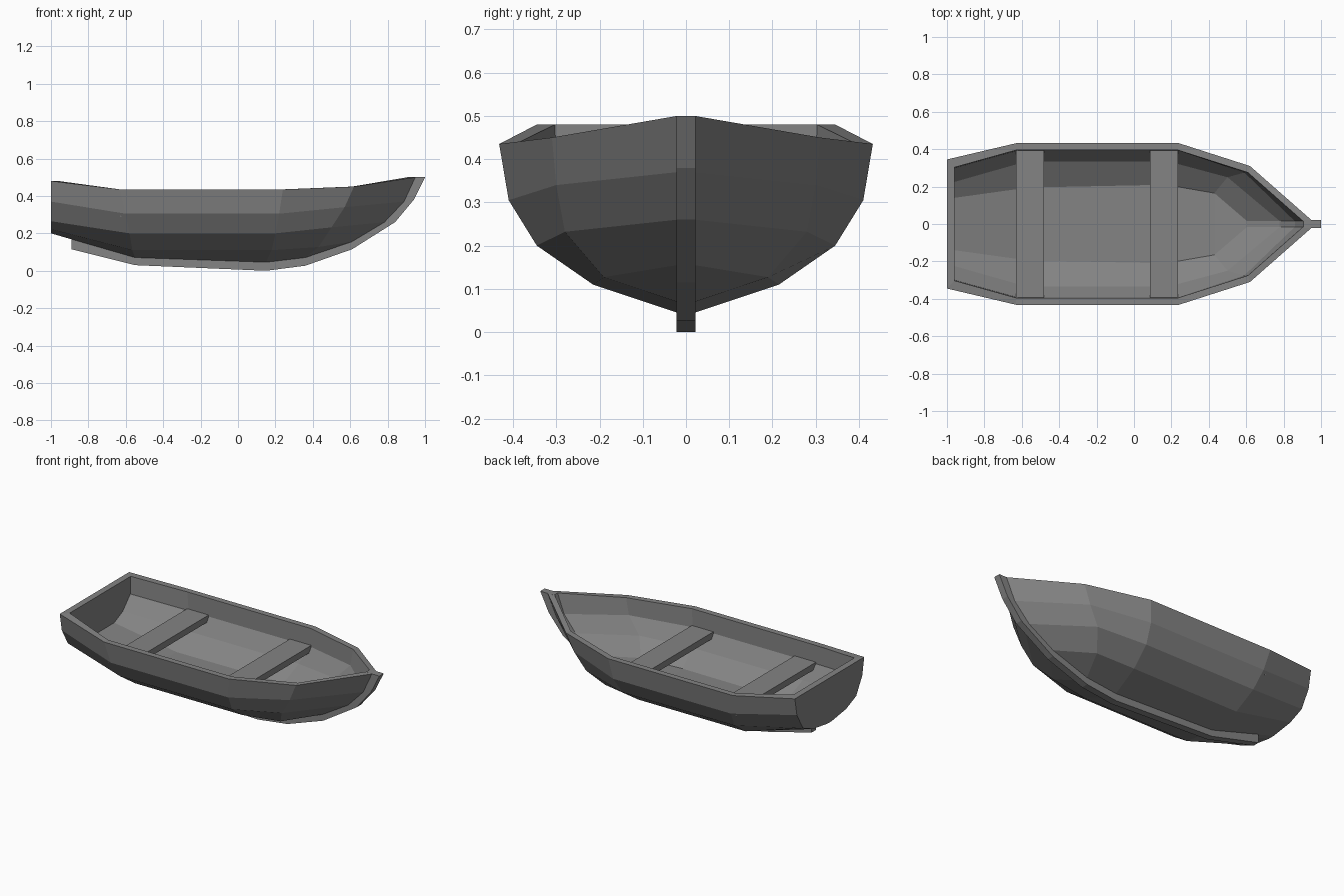
import bpy, bmesh

if "Cube" in bpy.data.objects:
    bpy.data.objects.remove(bpy.data.objects["Cube"])

# Dark grey paint shared by every part
paint = bpy.data.materials.new("dark_grey")
paint.diffuse_color = (.23, .23, .23, 1)
paint.use_nodes = True
paint.node_tree.nodes["Principled BSDF"].inputs["Base Color"].default_value = paint.diffuse_color


def finish(name, bm):
    bmesh.ops.remove_doubles(bm, verts=bm.verts, dist=0.0005)
    bmesh.ops.recalc_face_normals(bm, faces=bm.faces)
    mesh = bpy.data.meshes.new(name)
    bm.to_mesh(mesh)
    bm.free()
    mesh.materials.append(paint)
    obj = bpy.data.objects.new(name, mesh)
    bpy.context.collection.objects.link(obj)
    return obj


def skin(bm, stations):
    """Loft half sections (rim to keel) into a mirrored shell with closed ends."""
    rows = []
    for half in stations:
        full = list(half) + [(x, -y, z) for x, y, z in reversed(half)]
        rows.append([bm.verts.new(p) for p in full])
    n = len(rows[0])
    for a, b in zip(rows, rows[1:]):
        for i in range(n - 1):
            bm.faces.new((a[i], a[i + 1], b[i + 1], b[i]))
    bm.faces.new(rows[0])
    bow = rows[-1]
    for i in range(n // 2 - 1):
        bm.faces.new((bow[i], bow[i + 1], bow[n - 2 - i], bow[n - 1 - i]))
    return [(r[0], r[-1]) for r in rows]


# Outer planking: half sections from stern to bow, each from rim to keel
outer = [
    [(-1, .345, .48), (-1, .325, .37), (-1, .265, .265), (-1, .165, .222), (-1, .02, .20)],
    [(-.63, .432, .435), (-.60, .41, .305), (-.58, .345, .20), (-.565, .215, .11), (-.55, .02, .07)],
    [(.24, .432, .435), (.22, .41, .305), (.20, .345, .20), (.18, .215, .11), (.15, .02, .045)],
    [(.62, .31, .45), (.57, .30, .34), (.50, .28, .232), (.43, .19, .127), (.36, .02, .07)],
    [(.95, .02, .50), (.89, .02, .37), (.785, .02, .26), (.61, .02, .155), (.36, .02, .07)],
]
# Inner planking: same stations, upright top strake, ending in a flat floor
inner = [
    [(-.96, .303, .48), (-.96, .30, .37), (-.96, .225, .29), (-.96, .14, .25)],
    [(-.63, .395, .435), (-.62, .394, .32), (-.58, .333, .225), (-.565, .195, .15)],
    [(.235, .395, .435), (.23, .394, .32), (.19, .333, .225), (.17, .21, .145)],
    [(.61, .275, .45), (.59, .275, .345), (.50, .25, .25), (.43, .165, .16)],
    [(.905, .015, .50), (.86, .015, .38), (.78, .015, .28), (.605, .015, .185)],
]
bm = bmesh.new()
o = skin(bm, outer)
n = skin(bm, inner)
# Flat rim joining the two skins
for k in range(len(o) - 1):
    for s in (0, 1):
        bm.faces.new((o[k][s], o[k + 1][s], n[k + 1][s], n[k][s]))
for k in (0, -1):
    bm.faces.new((o[k][0], o[k][1], n[k][1], n[k][0]))
finish("hull", bm)

# Keel and stem: a bent strip following the centre line
low = [(-.89, .115), (-.55, .03), (.15, 0), (.36, .027), (.61, .115),
       (.84, .26), (.94, .38), (1, .50)]
high = [(-.89, .185), (-.55, .09), (.15, .065), (.35, .09), (.595, .172),
        (.77, .27), (.87, .38), (.91, .50)]
bm = bmesh.new()
rings = []
for (xl, zl), (xh, zh) in zip(low, high):
    rings.append([bm.verts.new(p) for p in (
        (xl, -.022, zl), (xl, .022, zl), (xh, .022, zh), (xh, -.022, zh))])
for a, b in zip(rings, rings[1:]):
    for i in range(4):
        j = (i + 1) % 4
        bm.faces.new((a[i], a[j], b[j], b[i]))
bm.faces.new(rings[0])
bm.faces.new(rings[-1])
finish("keel", bm)

# Two plank seats spanning the hull
for name, x in (("rear_seat", -.555), ("front_seat", .16)):
    bm = bmesh.new()
    bmesh.ops.create_cube(bm, size=1)
    for v in bm.verts:
        v.co = (x + v.co.x * .15, v.co.y * .788, .31 + v.co.z * .04)
    finish(name, bm)
